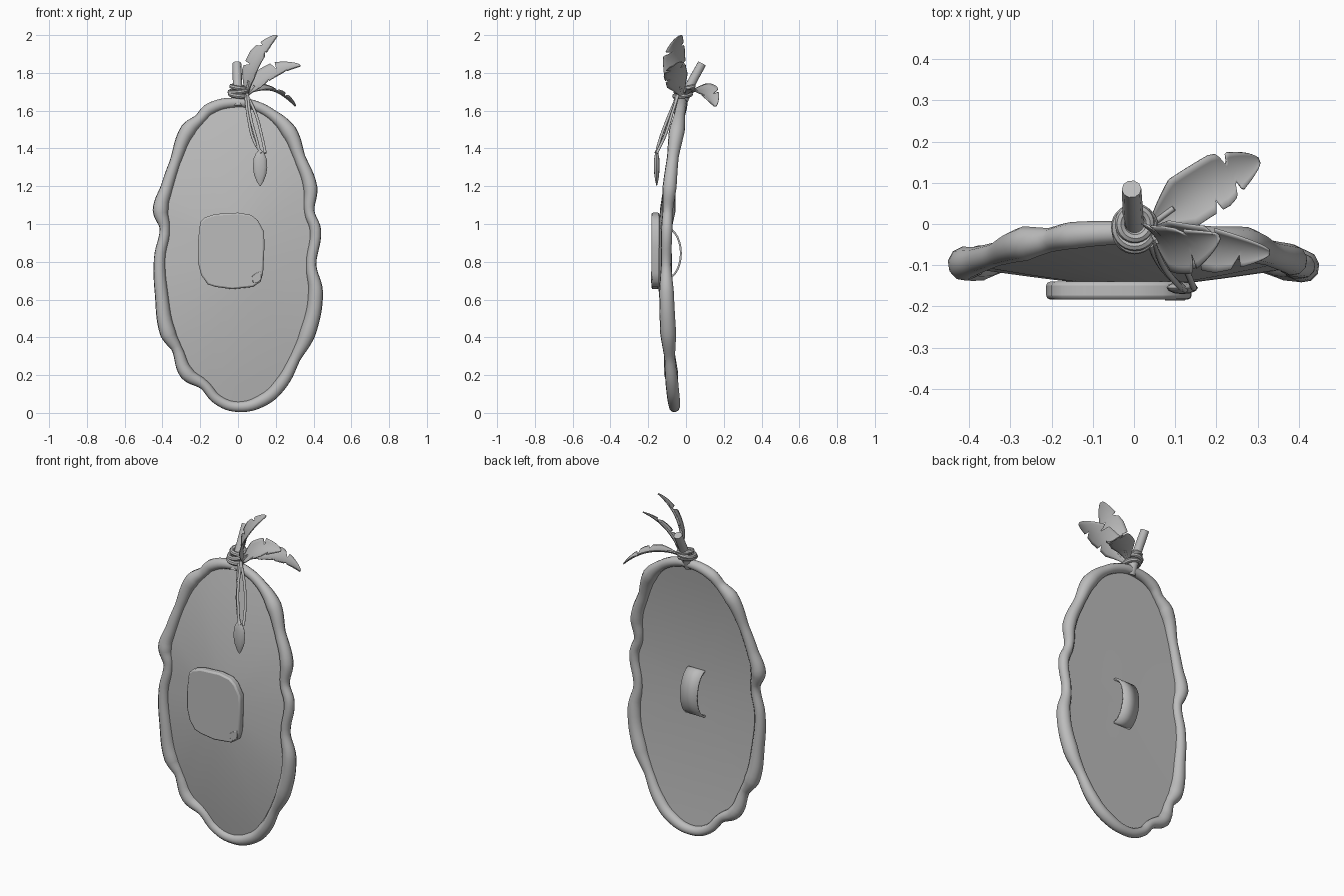
import bpy, bmesh, math
from mathutils import Vector

if "Cube" in bpy.data.objects:
    bpy.data.objects.remove(bpy.data.objects["Cube"])

grey = bpy.data.materials.new("plain grey")
grey.diffuse_color = (0.5, 0.5, 0.5, 1)
grey.use_nodes = True
grey.node_tree.nodes["Principled BSDF"].inputs["Base Color"].default_value = grey.diffuse_color


def finish(ob, angle=40):
    ob.data.materials.clear()
    ob.data.materials.append(grey)
    bpy.ops.object.select_all(action='DESELECT')
    ob.select_set(True)
    bpy.context.view_layer.objects.active = ob
    bpy.ops.object.shade_smooth_by_angle(angle=math.radians(angle))
    return ob


def mesh_object(name, verts, faces, angle=40):
    me = bpy.data.meshes.new(name)
    me.from_pydata([tuple(v) for v in verts], [], faces)
    bm = bmesh.new()
    bm.from_mesh(me)
    bmesh.ops.recalc_face_normals(bm, faces=bm.faces)
    bm.to_mesh(me)
    bm.free()
    ob = bpy.data.objects.new(name, me)
    bpy.context.collection.objects.link(ob)
    return finish(ob, angle)


def tube(name, pts, radius, cyclic=False, radii=None, res=6):
    cu = bpy.data.curves.new(name, 'CURVE')
    cu.dimensions = '3D'
    cu.bevel_depth, cu.bevel_resolution = radius, 3
    cu.resolution_u, cu.use_fill_caps = res, True
    sp = cu.splines.new('BEZIER')
    sp.bezier_points.add(len(pts) - 1)
    for i, (bp, p) in enumerate(zip(sp.bezier_points, pts)):
        bp.co = p
        bp.handle_left_type = bp.handle_right_type = 'AUTO'
        bp.radius = radii[i] if radii else 1
    sp.use_cyclic_u = cyclic
    ob = bpy.data.objects.new(name, cu)
    bpy.context.collection.objects.link(ob)
    bpy.ops.object.select_all(action='DESELECT')
    ob.select_set(True)
    bpy.context.view_layer.objects.active = ob
    bpy.ops.object.convert(target='MESH')
    return finish(bpy.context.object, 50)


# Lumpy oval rim: wavy outside (x, z), smooth elliptical inside, so its thickness varies
outline = [(0, 1.67), (-.17, 1.635), (-.225, 1.575), (-.30, 1.52), (-.36, 1.34), (-.41, 1.20), (-.452, 1.08),
           (-.415, .98), (-.445, .82), (-.44, .62), (-.412, .41), (-.35, .33), (-.305, .19), (-.20, .13),
           (-.12, .045), (0, .004), (.16, .045), (.26, .14), (.33, .28), (.41, .41),
           (.45, .635), (.415, .78), (.44, .97), (.405, 1.07), (.42, 1.20), (.355, 1.365),
           (.307, 1.51), (.20, 1.60), (.09, 1.655)]


def rim_y(z):
    return -.105 + (.08 if z > .8 else .05) * ((z - .8) / .85) ** 2


rim, radii = [], []
for x, z in outline:
    n = Vector((x / .43 ** 2, (z - .84) / .83 ** 2)).normalized()
    e = math.hypot(x / .385, (z - .845) / .785)
    gap = Vector((x, z - .845)) * (1 - 1 / e)
    r = min(.043, max(.027, gap.dot(n) / 2))
    rim.append(Vector((x - n.x * r, rim_y(z), z - n.y * r)))
    radii.append(r)
tube("rim", rim, 1, True, radii)


# Panel inside the rim: shallow domed front and a back curved only from top to bottom
def sheet(name, bulge):
    rings, n = 8, len(rim)
    verts, faces = [(0, rim_y(.85) - bulge, .85)], []
    for r in range(1, rings + 1):
        t = r / rings
        for p in rim:
            z = .85 + (p.z - .85) * t
            verts.append((p.x * t, rim_y(z) - bulge * (1 - t ** 1.25), z))
    for i in range(n):
        j = (i + 1) % n
        faces.append((0, 1 + i, 1 + j))
        for r in range(rings - 1):
            a, b = 1 + r * n, 1 + (r + 1) * n
            faces.append((a + i, b + i, b + j, a + j))
    return mesh_object(name, verts, faces)


sheet("panel_front", .05)
sheet("panel_back", 0)


def slab(name, pts, y0, y1, bevel):
    n = len(pts)
    v = [(x, y, z) for y in (y0, y1) for x, z in pts]
    f = [tuple(range(n)), tuple(range(n, 2 * n))]
    f += [(i, (i + 1) % n, n + (i + 1) % n, n + i) for i in range(n)]
    ob = mesh_object(name, v, f)
    m = ob.modifiers.new("soft edge", 'BEVEL')
    m.width, m.segments, m.limit_method, m.angle_limit = bevel, 2, 'ANGLE', math.radians(50)
    return ob


# Rounded boss plate on the front, with a small chip at its lower corner
slab("boss_plate", [(-.20, 1.01), (-.175, 1.035), (-.12, 1.053), (0, 1.06), (.07, 1.048), (.105, 1.02),
                    (.138, .96), (.14, .88), (.133, .74), (.12, .695), (.08, .667), (-.03, .655),
                    (-.12, .667), (-.16, .68), (-.195, .73), (-.213, .80), (-.213, .90)], -.183, -.14, .009)
slab("corner_chip", [(.075, .725), (.10, .742), (.125, .75), (.122, .705), (.10, .687), (.078, .692)],
     -.186, -.178, .002)

# Arched grip strap on the back
arc = [(-.108 + .086 * math.sin(a), .845 + .14 * math.cos(a))
       for a in (math.pi * k / 14 for k in range(15))]
grip = mesh_object("grip_strap", [(x, y, z) for y, z in arc for x in (-.055, .055)],
                   [(2 * k, 2 * k + 1, 2 * k + 3, 2 * k + 2) for k in range(14)])
grip.modifiers.new("thickness", 'SOLIDIFY').thickness = .01

# Peg leaning back from the top, bound with cord
tube("peg", [(0, -.03, 1.62), (-.002, .015, 1.72), (-.006, .085, 1.85)], .025, radii=[1.1, 1, .95])
for k, (z, r, tilt) in enumerate([(1.682, .043, .12), (1.703, .045, -.1), (1.724, .036, .15)]):
    bpy.ops.mesh.primitive_torus_add(major_segments=28, minor_segments=8, major_radius=r, minor_radius=.013,
                                     location=(.002, -.018 + .01 * k, z), rotation=(.12, tilt, 0))
    bpy.context.object.name = "binding_%d" % (k + 1)
    finish(bpy.context.object)

# Hanging cords and their teardrop pendant
cords = [[(.045, -.04, 1.69), (.095, -.075, 1.58), (.125, -.11, 1.47), (.145, -.155, 1.375)],
         [(.04, -.05, 1.68), (.055, -.085, 1.56), (.085, -.125, 1.44), (.125, -.16, 1.375)],
         [(.05, -.045, 1.68), (.07, -.10, 1.55), (.10, -.14, 1.44), (.118, -.158, 1.37)]]
for k, pts in enumerate(cords):
    tube("cord_%d" % (k + 1), pts, .0075)
profile = [(1.39, .008), (1.375, .022), (1.345, .035), (1.30, .038), (1.26, .032), (1.225, .018), (1.20, .002)]
verts = [(.117 + r * math.cos(a), -.155 + .4 * r * math.sin(a), z)
         for z, r in profile for a in (math.tau * i / 12 for i in range(12))]
faces = [(12 * k + i, 12 * k + (i + 1) % 12, 12 * k + 12 + (i + 1) % 12, 12 * k + 12 + i)
         for k in range(len(profile) - 1) for i in range(12)]
mesh_object("pendant", verts, faces + [tuple(range(12)), tuple(range(72, 84))])


# Feathers: curved cupped blades with narrow V-shaped nicks in the edges
def feather(name, base, mid, tip, side, width, nicks):
    base, mid, tip, side = map(Vector, (base, mid, tip, side))
    ctrl = mid * 2 - (base + tip) / 2
    rows, cols, v = 60, 8, []
    for r in range(rows + 1):
        t = r / rows
        p = base * (1 - t) ** 2 + ctrl * 2 * t * (1 - t) + tip * t * t
        d = ((ctrl - base) * (1 - t) + (tip - ctrl) * t).normalized()
        s = (side - d * side.dot(d)).normalized()
        up = s.cross(d)
        w = width * min(1, .12 + 2.6 * t) * min(1, (1 - t) * 2.8 + .02) ** .6
        for c in range(cols + 1):
            u = c / cols * 2 - 1
            for tn, sn, depth in nicks:
                if u * sn > 0:
                    u *= 1 - depth * max(0, 1 - abs(t - tn) / .03)
            v.append(p + s * (u * w) - up * (.25 * w * u * u) - d * (.25 * w * abs(u)))
    n = cols + 1
    f = [(r * n + c, r * n + c + 1, r * n + n + c + 1, r * n + n + c) for r in range(rows) for c in range(cols)]
    ob = mesh_object(name, v, f)
    ob.modifiers.new("thickness", 'SOLIDIFY').thickness = .005
    tube(name + "_stem", [base, base * .81 + ctrl * .18 + tip * .01, base * .64 + ctrl * .32 + tip * .04], .007)


feather("feather_upright", (.045, -.02, 1.68), (.095, -.055, 1.86), (.205, -.03, 2.0), (-.45, .8, .3), .068,
        [(.45, 1, .5), (.7, -1, .7), (.78, 1, .5)])
feather("feather_middle", (.045, -.02, 1.68), (.165, -.05, 1.79), (.33, -.07, 1.84), (-.4, .8, .4), .066,
        [(.5, -1, .5), (.65, 1, .7), (.8, -1, .7)])
feather("feather_rear", (.045, 0, 1.69), (.175, .09, 1.71), (.305, .155, 1.625), (-.5, .85, .2), .066,
        [(.55, -1, .4), (.74, 1, .7), (.76, -1, .7)])
